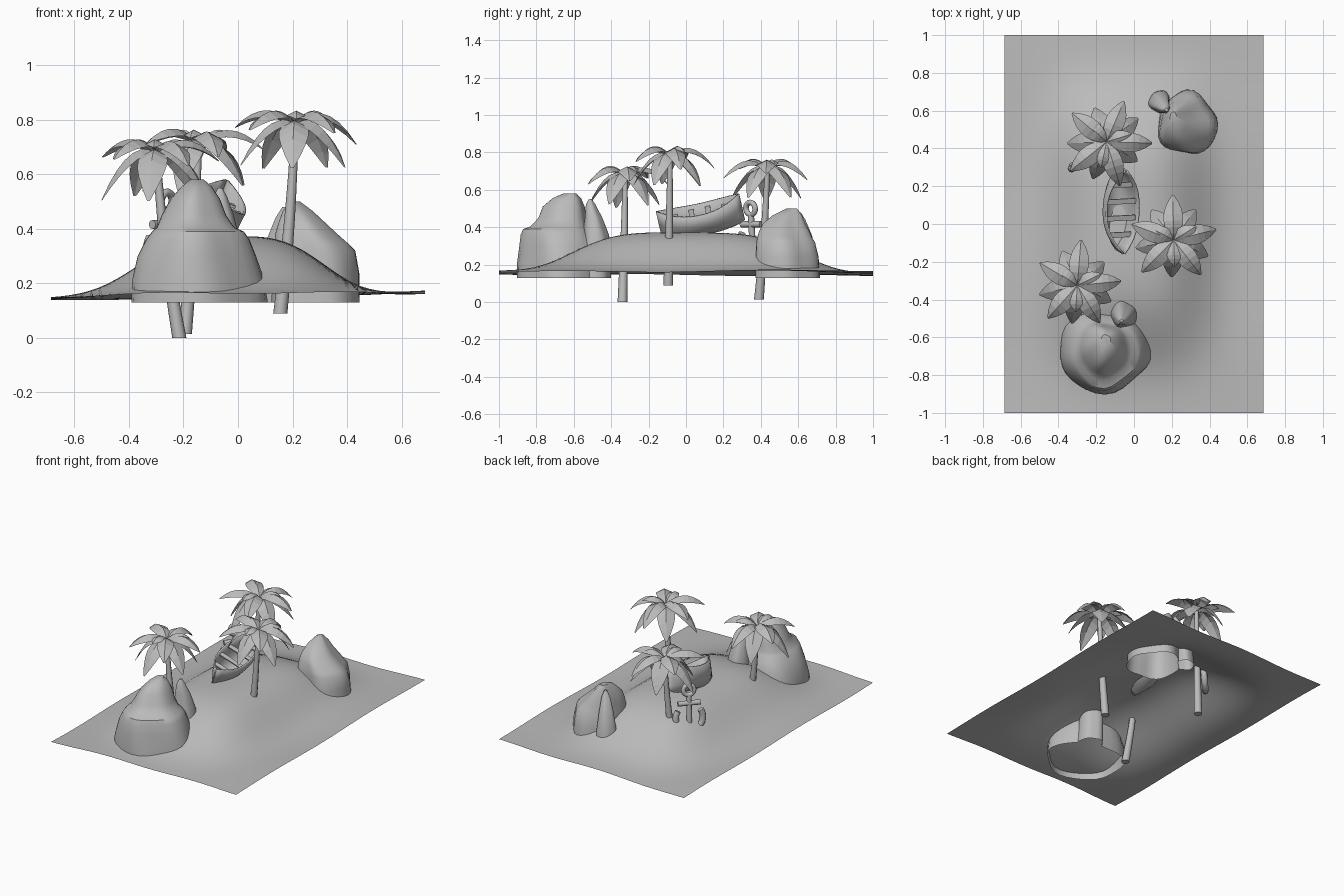
import bpy, bmesh, random
from math import sin, cos, pi, exp, radians
from mathutils import Vector

random.seed(4)
if "Cube" in bpy.data.objects:
    bpy.data.objects.remove(bpy.data.objects["Cube"])

grey = bpy.data.materials.new("plain grey")
grey.use_nodes = True
grey.diffuse_color = (0.5, 0.5, 0.5, 1)
grey.node_tree.nodes["Principled BSDF"].inputs["Base Color"].default_value = (0.5, 0.5, 0.5, 1)


def finish(obj, angle=None):
    obj.data.materials.clear()
    obj.data.materials.append(grey)
    if angle:
        bpy.ops.object.select_all(action="DESELECT")
        obj.select_set(True)
        bpy.context.view_layer.objects.active = obj
        bpy.ops.object.shade_smooth_by_angle(angle=radians(angle))
    return obj


def make(name, bm, angle=None):
    mesh = bpy.data.meshes.new(name)
    bmesh.ops.recalc_face_normals(bm, faces=bm.faces)
    bm.to_mesh(mesh)
    bm.free()
    obj = bpy.data.objects.new(name, mesh)
    bpy.context.collection.objects.link(obj)
    return finish(obj, angle)


def bridge(bm, rows, closed=False):
    """Join rows of points with quads; a closed loft also gets end caps."""
    rows = [[bm.verts.new(p) for p in row] for row in rows]
    n = len(rows[0])
    for a, b in zip(rows, rows[1:]):
        for i in range(n if closed else n - 1):
            j = (i + 1) % n
            bm.faces.new((a[i], a[j], b[j], b[i]))
    if closed:
        bm.faces.new(rows[0])
        bm.faces.new(rows[-1])


# Island ground: one gently tilted sheet with a broad central mound
def ground(x, y):
    side = 0.376 if x > -0.02 else 0.396
    mound = exp(-(abs(x + 0.02) / side) ** 3.2 - (abs(y) / 0.67) ** 4)
    ripple = 0.004 * sin(9 * x + 2 * y) + 0.004 * sin(6 * y - 3 * x + 1)
    tilt = 0.017 * x - 0.005 * y + 0.007 * x * y
    return 0.155 + tilt + 0.217 * mound + ripple * (1 - mound)


bm = bmesh.new()
bmesh.ops.create_grid(bm, x_segments=40, y_segments=58, size=1)
for v in bm.verts:
    v.co.x *= 0.685
    v.co.z = ground(v.co.x, v.co.y)
make("island_ground", bm, 60)


# Rocks: lumpy lofts from rings of (z, centre x, centre y, radius x, radius y)
def loft(name, levels, phase, lump, sides=32):
    bm = bmesh.new()
    rows = []
    for z, cx, cy, rx, ry in levels:
        row = []
        for i in range(sides):
            a = 2 * pi * i / sides
            k = 1 + lump * (sin(3 * a + phase) + 0.7 * sin(5 * a + 2 * phase + 5 * z))
            row.append((cx + rx * k * cos(a), cy + ry * k * sin(a), z))
        rows.append(row)
    bridge(bm, rows, True)
    return make(name, bm)


def rock(name, main, spire, phase, lump):
    """Fuse a main mass with its side spire, then open the underside."""
    body = loft(name + "_body", main, phase, lump)
    extra = loft(name + "_spire", spire, phase + 1, 0.05)
    union = body.modifiers.new("fuse", "BOOLEAN")
    union.operation = "UNION"
    union.object = extra
    union.solver = "EXACT"
    bm = bmesh.new()
    bm.from_object(body, bpy.context.evaluated_depsgraph_get())
    base = main[0][0] + 0.005
    under = [f for f in bm.faces if all(v.co.z < base for v in f.verts)]
    bmesh.ops.delete(bm, geom=under, context="FACES")
    make(name, bm, 40)
    for part in (body, extra):
        bpy.data.objects.remove(part)


rock("front_rock",
     [(.13, -.155, -.67, .25, .222), (.21, -.157, -.67, .243, .22),
      (.30, -.158, -.67, .217, .208), (.36, -.152, -.68, .19, .192),
      (.39, -.15, -.685, .168, .175), (.405, -.158, -.67, .142, .152),
      (.45, -.163, -.655, .118, .127), (.51, -.157, -.65, .09, .11),
      (.555, -.152, -.635, .055, .075), (.58, -.15, -.62, .025, .035)],
     [(.13, -.05, -.485, .075, .082), (.31, -.055, -.48, .07, .077),
      (.37, -.058, -.485, .06, .066), (.45, -.062, -.495, .045, .046),
      (.52, -.066, -.51, .024, .026), (.55, -.066, -.512, .008, .008)], 0.8, 0.045)
rock("back_rock",
     [(.13, .28, .53, .162, .17), (.24, .28, .53, .158, .166),
      (.32, .275, .525, .148, .155), (.345, .266, .52, .133, .145),
      (.38, .248, .52, .112, .132), (.42, .233, .52, .085, .112),
      (.465, .218, .54, .053, .077), (.5, .208, .565, .018, .028)],
     [(.13, .135, .65, .062, .062), (.25, .138, .645, .058, .058),
      (.36, .15, .63, .042, .042), (.44, .165, .612, .026, .026),
      (.48, .172, .605, .009, .009)], 3.1, 0.06)


# Palms: a bent tapering trunk and a crown of folded leaves
def trunk(name, base, top):
    bm = bmesh.new()
    base, top = Vector(base), Vector(top)
    rows = []
    for s in range(9):
        t = s / 8
        c = base.lerp(top, t)
        bend = 0.12 * sin(pi * t) * Vector((top.x - base.x, top.y - base.y, 0))
        r = 0.026 - 0.013 * t
        rows.append([c + bend + Vector((r * cos(a * pi / 4), r * sin(a * pi / 4), 0))
                     for a in range(8)])
    bridge(bm, rows, True)
    make(name, bm, 50)


def leaf(bm, hub, angle, reach, rise, drop, width):
    out = Vector((cos(angle), sin(angle), 0))
    across = Vector((-sin(angle), cos(angle), 0))
    rows = []
    for s in range(8):
        t = s / 7
        mid = hub + out * reach * t + Vector((0, 0, rise * t - drop * t * t))
        w = width * max(0.04, sin(pi * t ** 0.95)) ** 0.75 * 0.5
        fold = Vector((0, 0, -0.5 * w))
        rows.append([mid - across * w + fold, mid, mid + across * w + fold])
    bridge(bm, rows)


def palm(name, base, hub, turn):
    trunk(name + "_trunk", base, hub)
    bm = bmesh.new()
    hub = Vector(hub)
    for i in range(10):
        angle = turn + 2 * pi * i / 10 + random.uniform(-.1, .1)
        if i % 2:
            leaf(bm, hub, angle, random.uniform(.185, .21), .12, random.uniform(.27, .3), .11)
        else:
            leaf(bm, hub, angle, random.uniform(.23, .245), .21, random.uniform(.21, .29), .105)
    for i in range(3):
        leaf(bm, hub, turn + 0.3 + i * 2.1, .14, .17, .15, .08)
    make(name + "_leaves", bm)


palm("front_palm", (-.215, -.34, 0), (-.3, -.325, .68), 0.15)
palm("middle_palm", (.155, -.095, .09), (.21, -.085, .785), 0.25)
palm("back_palm", (-.195, .39, .015), (-.145, .435, .715), 0.0)

# Rowing boat: tapered open hull with benches, leaning on the mound
HALF = 0.225


def beam(t):
    return 0.088 * (1 - abs(t) ** 2.4) + 0.003


def place_in_boat(obj):
    obj.location = (-.06, .07, .495)
    obj.rotation_euler = (radians(13), radians(20), radians(3))


bm = bmesh.new()
rows = []
for s in range(17):
    t = s / 8 - 1
    sheer, keel = 0.04 * t * t, -0.14 + 0.03 * t ** 4
    rows.append([(beam(t) * sin(a * pi / 16), HALF * t,
                  sheer + (keel - sheer) * max(0, cos(a * pi / 16)) ** 0.8)
                 for a in range(-8, 9, 2)])
bridge(bm, rows)
hull = make("boat_hull", bm, 45)
shell = hull.modifiers.new("thickness", "SOLIDIFY")
shell.thickness = 0.009
shell.offset = 0
place_in_boat(hull)

for i, t in enumerate((-.6, -.2, .2, .6)):
    bm = bmesh.new()
    bmesh.ops.create_cube(bm, size=1)
    for v in bm.verts:
        v.co = (v.co.x * 1.8 * beam(t), v.co.y * 0.028 + HALF * t, v.co.z * 0.009 - 0.025)
    place_in_boat(make("boat_bench_%d" % (i + 1), bm))


# Anchor: ring, stock, shank and curved arms, half sunk in the slope
def tube(name, points, radius, closed=False):
    curve = bpy.data.curves.new(name, "CURVE")
    curve.dimensions = "3D"
    curve.bevel_depth = radius
    curve.bevel_resolution = 2
    curve.use_fill_caps = True
    line = curve.splines.new("POLY")
    line.points.add(len(points) - 1)
    for p, (y, z) in zip(line.points, points):
        p.co = (0, y, z, 1)
    line.use_cyclic_u = closed
    obj = bpy.data.objects.new(name, curve)
    bpy.context.collection.objects.link(obj)
    obj.location = (-.262, .345, .5)
    obj.rotation_euler = (0, radians(5), radians(-42))
    finish(obj)


def arc(radius, z, start, end, n):
    return [(radius * cos(start + (end - start) * i / n),
             z + radius * sin(start + (end - start) * i / n)) for i in range(n + 1)]


tube("anchor_ring", arc(.033, 0, 0, 2 * pi * 23 / 24, 23), .015, True)
tube("anchor_stock", [(-.07, -.085), (.07, -.085)], .017)
tube("anchor_shank", [(0, -.035), (0, -.25)], .017)
tube("anchor_arms", arc(.085, -.18, -pi - .6, .6, 18), .02)
